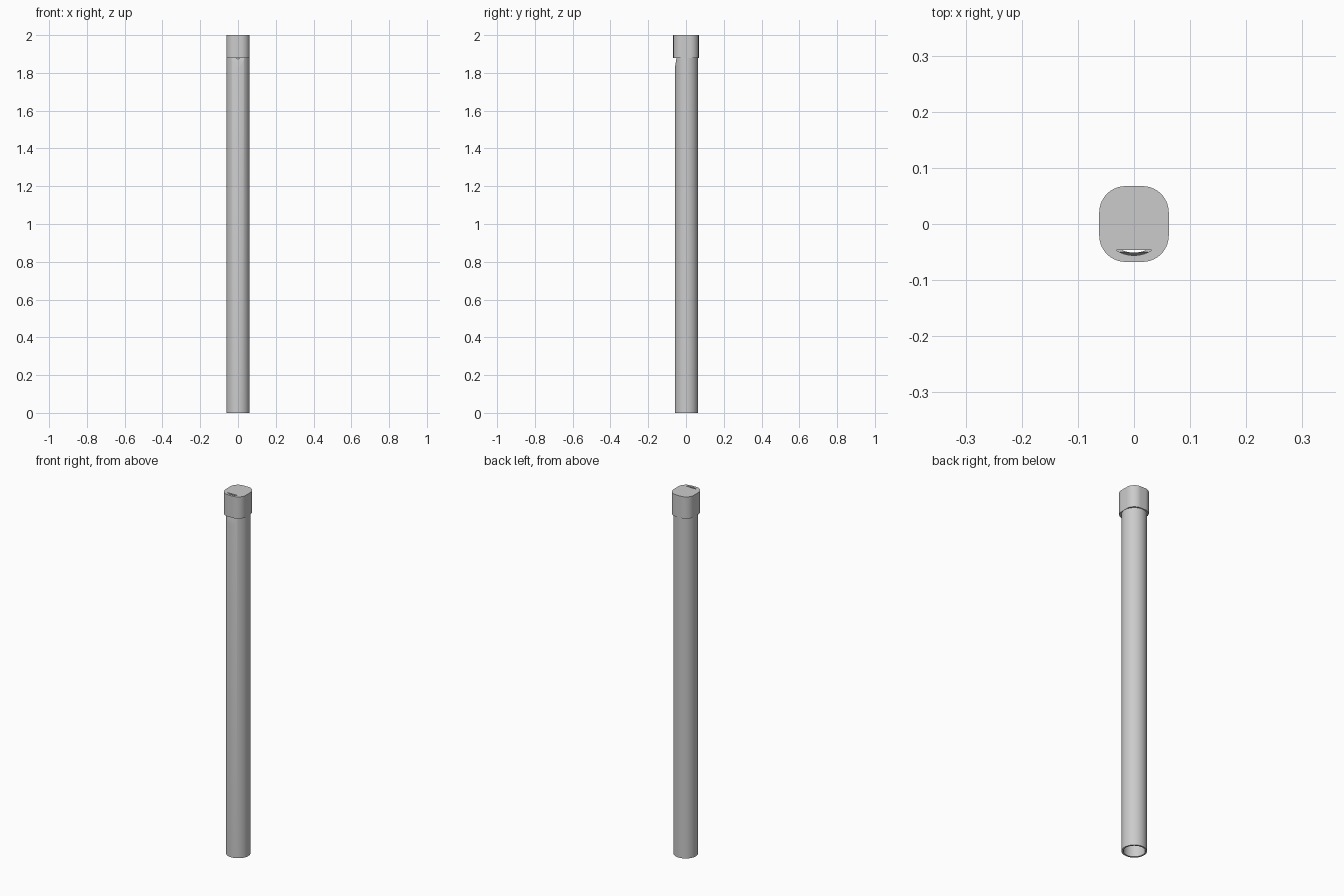
import bpy, bmesh
from math import sin, cos, pi, asin

if "Cube" in bpy.data.objects:
    bpy.data.objects.remove(bpy.data.objects["Cube"], do_unlink=True)

AXIS_Y, OUTER, BORE = 0.002, 0.0615, 0.053
HEAD_BOTTOM, TOP = 1.88, 2.0

grey = bpy.data.materials.new("plain grey")
grey.use_nodes = True
grey.diffuse_color = (0.6, 0.6, 0.6, 1)
grey.node_tree.nodes["Principled BSDF"].inputs["Base Color"].default_value = (0.6, 0.6, 0.6, 1)


def prism(name, outline, offset):
    """Extrude a closed outline of 3D points along an offset."""
    bm = bmesh.new()
    face = bm.faces.new([bm.verts.new(p) for p in outline])
    new = bmesh.ops.extrude_face_region(bm, geom=[face])["geom"]
    bmesh.ops.translate(bm, vec=offset, verts=[g for g in new if isinstance(g, bmesh.types.BMVert)])
    bmesh.ops.recalc_face_normals(bm, faces=bm.faces)
    mesh = bpy.data.meshes.new(name)
    bm.to_mesh(mesh)
    bm.free()
    mesh.materials.append(grey)
    obj = bpy.data.objects.new(name, mesh)
    bpy.context.collection.objects.link(obj)
    return obj


def arc(cx, cy, radius, start, end, steps, z):
    return [(cx + radius * cos(a), cy + radius * sin(a), z)
            for a in (start + (end - start) * i / steps for i in range(steps + 1))]


def carve(obj, cutter):
    cutter.hide_render = True
    mod = obj.modifiers.new("cut", 'BOOLEAN')
    mod.operation, mod.solver, mod.object = 'DIFFERENCE', 'EXACT', cutter
    bpy.context.view_layer.objects.active = obj
    bpy.ops.object.modifier_apply(modifier=mod.name)
    bpy.data.objects.remove(cutter, do_unlink=True)


def circle(radius, z):
    return arc(0, AXIS_Y, radius, 0, 2 * pi, 64, z)[:-1]


# Hollow tube, open at the foot
tube = prism("tube", circle(OUTER, 0), (0, 0, HEAD_BOTTOM))
carve(tube, prism("bore_cutter", circle(BORE, -0.1), (0, 0, TOP + 0.1)))

# Sloping lip cut in the front of the tube, under the head
wedge = [(-0.1, -0.05, HEAD_BOTTOM), (-0.1, -0.0647, 1.795), (-0.1, -0.1, 1.795),
         (-0.1, -0.1, 1.9), (-0.1, -0.05, 1.9)]
carve(tube, prism("lip_cutter", wedge, (0.2, 0, 0)))

# Rounded mouthpiece block
HALF_X, HALF_Y, ROUND = 0.062, 0.0675, 0.047
outline = []
for i, (sx, sy) in enumerate([(1, 1), (-1, 1), (-1, -1), (1, -1)]):
    outline += arc(sx * (HALF_X - ROUND), sy * (HALF_Y - ROUND), ROUND,
                   i * pi / 2, (i + 1) * pi / 2, 14, HEAD_BOTTOM)
head = prism("mouthpiece", outline, (0, 0, TOP - HEAD_BOTTOM))

# Crescent windway through the mouthpiece
WIND, FLAT_Y = 0.058, -0.046
tilt = asin((FLAT_Y - AXIS_Y) / WIND)
slot = arc(0, AXIS_Y, WIND, tilt, -pi - tilt, 20, HEAD_BOTTOM - 0.1)
carve(head, prism("windway_cutter", slot, (0, 0, 0.4)))

# Smooth the round walls and keep the rims sharp
for obj in (tube, head):
    bpy.ops.object.select_all(action='DESELECT')
    obj.select_set(True)
    bpy.context.view_layer.objects.active = obj
    bpy.ops.object.shade_smooth_by_angle(angle=pi / 6)
